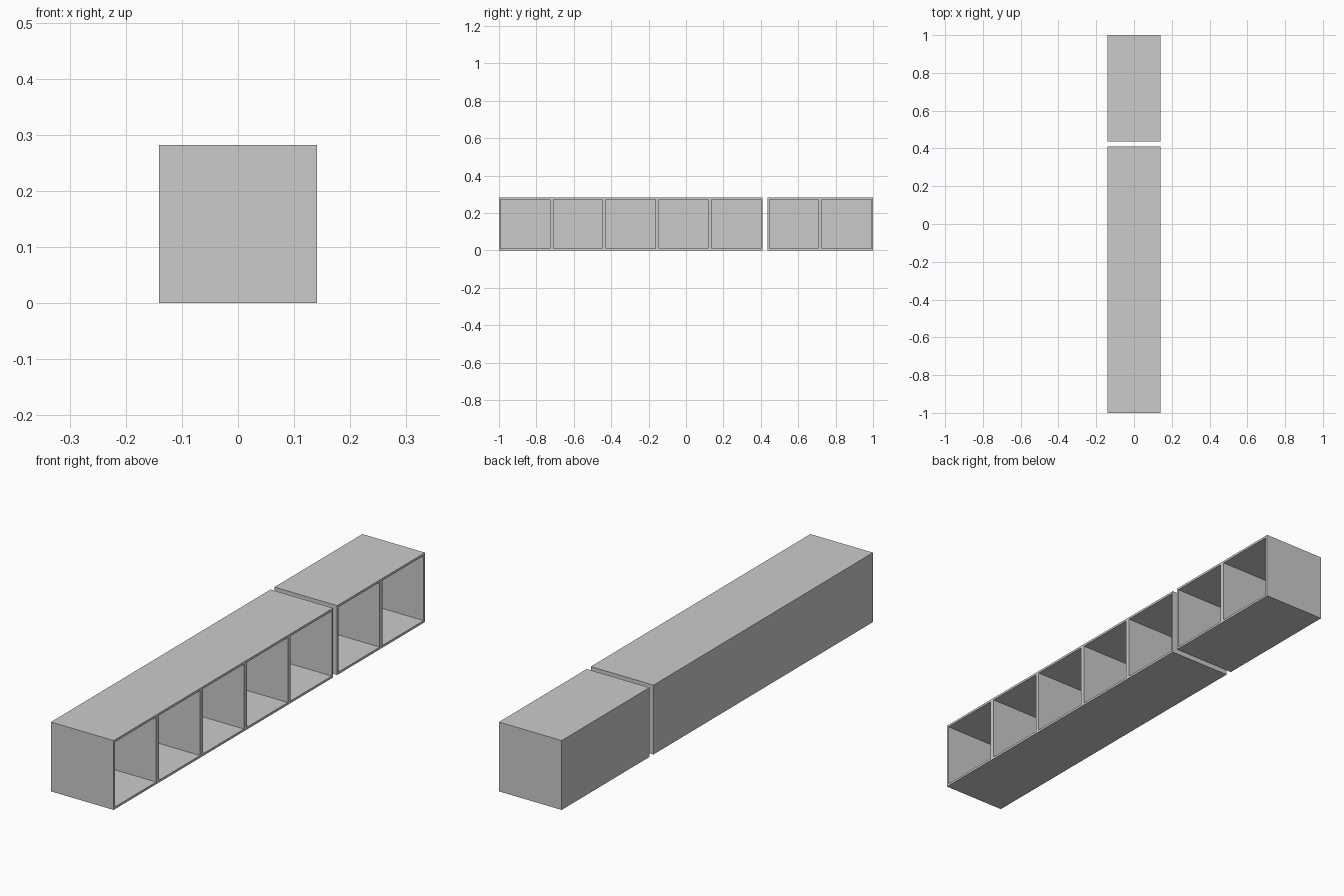
import bpy, bmesh
from mathutils import Matrix, Vector

if "Cube" in bpy.data.objects:
    bpy.data.objects.remove(bpy.data.objects["Cube"])

CELL = 0.282    # outer size of one square cubby
WALL = 0.013    # panel thickness per cubby
DEPTH = 0.282


def cubby_unit(name, y_start, count):
    """Row of square cubbies, open towards +x, closed at the back."""
    length = CELL * count
    bm = bmesh.new()
    bmesh.ops.create_cube(
        bm, size=1,
        matrix=Matrix.Translation((0, y_start + length / 2, CELL / 2))
        @ Matrix.Diagonal((DEPTH, length, CELL, 1)))

    # split the body into equal cells
    for i in range(1, count):
        bmesh.ops.bisect_plane(
            bm, geom=bm.verts[:] + bm.edges[:] + bm.faces[:],
            plane_co=(0, y_start + i * CELL, 0), plane_no=(0, 1, 0))

    # frame each opening, then push it in to the back panel
    bm.normal_update()
    openings = [f for f in bm.faces if f.normal.x > 0.9]
    bmesh.ops.inset_individual(bm, faces=openings, thickness=WALL)
    pushed = bmesh.ops.extrude_discrete_faces(bm, faces=openings)["faces"]
    for f in pushed:
        bmesh.ops.translate(bm, verts=f.verts[:], vec=Vector((WALL - DEPTH, 0, 0)))

    mesh = bpy.data.meshes.new(name)
    bm.to_mesh(mesh)
    bm.free()
    obj = bpy.data.objects.new(name, mesh)
    bpy.context.collection.objects.link(obj)


# long unit at the front, short unit behind it with a small gap
cubby_unit("long_cubby_shelf", -1.0, 5)
cubby_unit("short_cubby_shelf", 1.0 - 2 * CELL, 2)
